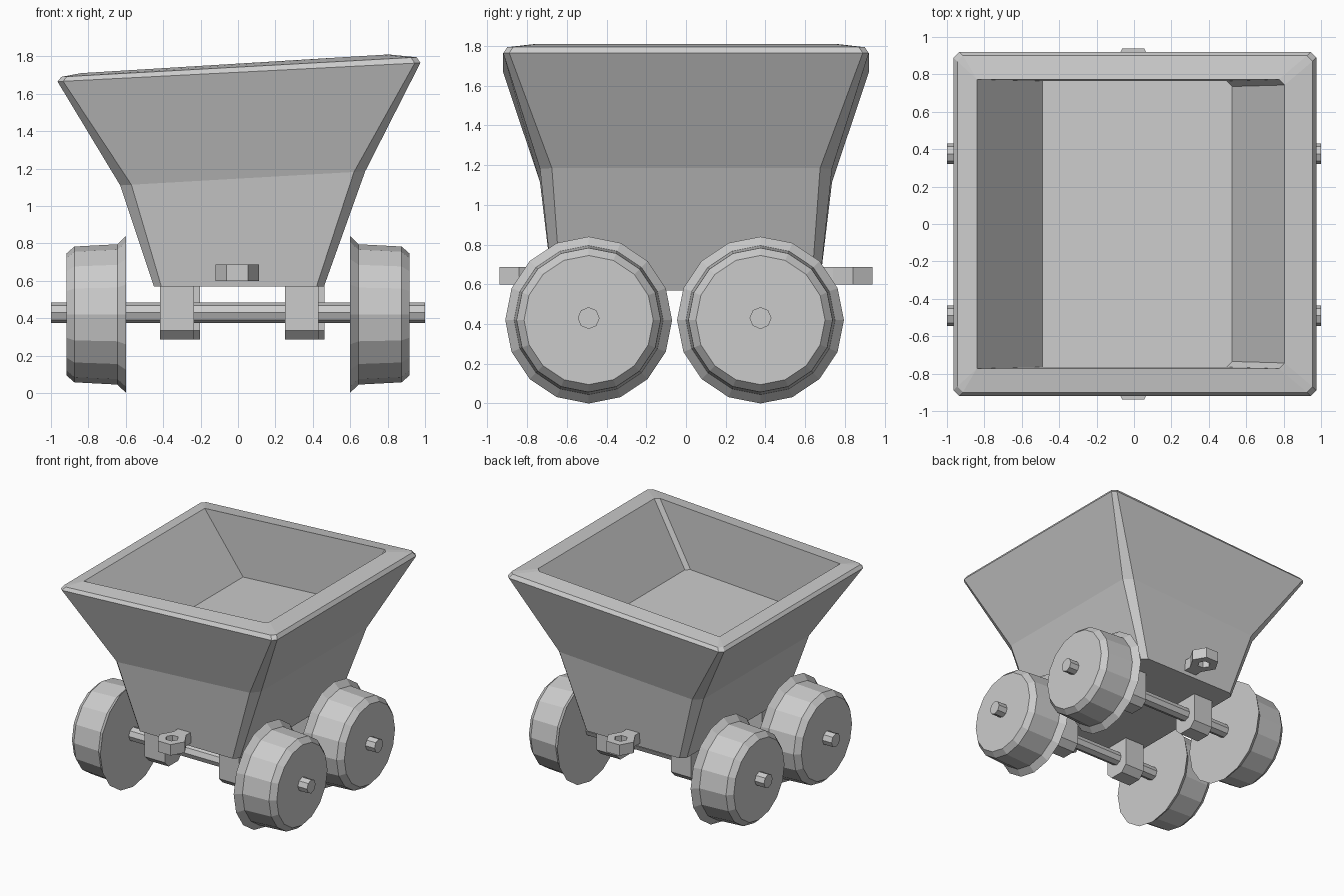
import bpy, bmesh
from math import sin, cos, pi

if "Cube" in bpy.data.objects:
    bpy.data.objects.remove(bpy.data.objects["Cube"])


def new_object(name, bm):
    bmesh.ops.remove_doubles(bm, verts=bm.verts, dist=0.0005)
    bmesh.ops.recalc_face_normals(bm, faces=bm.faces)
    mesh = bpy.data.meshes.new(name)
    bm.to_mesh(mesh)
    bm.free()
    obj = bpy.data.objects.new(name, mesh)
    bpy.context.collection.objects.link(obj)
    return obj


def skin(name, loops, caps=True, closed=False):
    """Bridge equal-length point loops into one surface."""
    bm = bmesh.new()
    rings = [[bm.verts.new(p) for p in loop] for loop in loops]
    pairs = list(zip(rings, rings[1:]))
    if closed:
        pairs.append((rings[-1], rings[0]))
    for a, b in pairs:
        n = len(a)
        for i in range(n):
            j = (i + 1) % n
            bm.faces.new((a[i], a[j], b[j], b[i]))
    if caps and not closed:
        bm.faces.new(rings[0])
        bm.faces.new(rings[-1])
    return new_object(name, bm)


def lathe_x(name, profile, sides, y, z):
    """Profile of (x, radius) turned around an axle along x."""
    return skin(name, [[(x, y + r * sin(2 * pi * i / sides), z + r * cos(2 * pi * i / sides))
                        for i in range(sides)] for x, r in profile])


def rect(x0, x1, y, z0, z1, cl, cr):
    """Rectangle with cut corners, tilted from z0 on the left to z1 on the right."""
    pts = [(x0 + cl, -y), (x1 - cr, -y), (x1, -y + cr), (x1, y - cr),
           (x1 - cr, y), (x0 + cl, y), (x0, y - cl), (x0, -y + cl)]
    return [(px, py, z0 + (z1 - z0) * (px - x0) / (x1 - x0)) for px, py in pts]


def box(name, x0, x1, y0, y1, z0, z1):
    return skin(name, [[(x0, y0, z), (x1, y0, z), (x1, y1, z), (x0, y1, z)] for z in (z0, z1)])


# Hopper: outer shell, rim and inner tub in one surface
skin("hopper", [
    rect(-0.45, 0.46, 0.67, 0.57, 0.57, 0.04, 0.04),
    rect(-0.63, 0.68, 0.735, 1.11, 1.185, 0.06, 0.06),
    rect(-0.965, 0.975, 0.92, 1.665, 1.765, 0.03, 0.03),
    rect(-0.945, 0.955, 0.90, 1.69, 1.795, 0.03, 0.03),
    rect(-0.84, 0.805, 0.773, 1.71, 1.81, 0.0, 0.03),
    rect(-0.49, 0.525, 0.765, 1.25, 1.31, 0.0, 0.03),
])

# Axles, flanged wheels and bearing blocks
for end, y, shift in (("front", -0.49, 0.0), ("back", 0.375, 0.033)):
    lathe_x(end + "_axle", [(-1, 0.055), (1, 0.055)], 8, y, 0.43)
    for side, s in (("left", -1), ("right", 1)):
        lathe_x(f"{end}_{side}_wheel",
                [(s * 0.598, 0.42), (s * 0.645, 0.375), (s * 0.875, 0.363), (s * 0.918, 0.325)],
                16, y, 0.42)
        x = s * 0.333 + 0.007 + shift
        outline = [(-0.11, 0.58), (-0.11, 0.335), (-0.06, 0.285),
                   (0.06, 0.285), (0.11, 0.335), (0.11, 0.58)]
        skin(f"{end}_{side}_bearing",
             [[(x + dx, y + py, pz) for py, pz in outline] for dx in (-0.09, 0.09)])

# Couplers: hexagonal ring on a short neck at each end
for end, s in (("front", -1), ("back", 1)):
    cy = s * 0.84
    ring = [(0.115, 0.60), (0.115, 0.688), (0.05, 0.688), (0.05, 0.60)]
    skin(end + "_coupler_ring",
         [[(r * cos(pi * i / 3) - 0.004, cy + r * sin(pi * i / 3), z) for i in range(6)]
          for r, z in ring], closed=True)
    box(end + "_coupler_neck", -0.06, 0.052, *sorted((s * 0.76, s * 0.64)), 0.60, 0.688)
